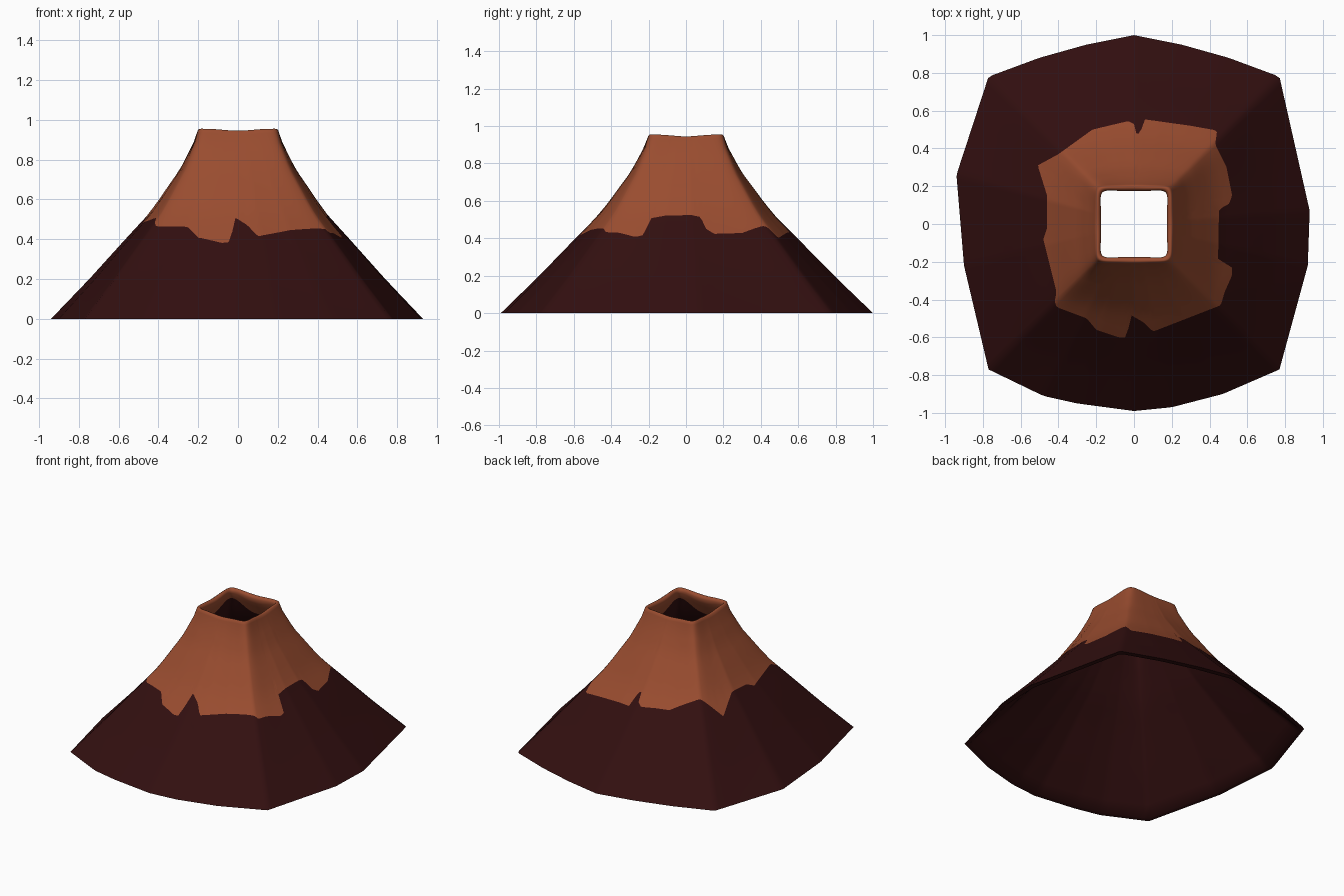
import bpy
import bmesh
import math
from mathutils import Vector

cube = bpy.data.objects.get("Cube")
if cube:
    bpy.data.objects.remove(cube, do_unlink=True)

COLUMNS = 240
WALL = 0.035
RIM = 0.2

# Outline of the foot of the mountain, clockwise
FOOT = [(0, 1), (.25, .95), (.5, .88), (.77, .78), (.93, .07), (.92, -.22),
        (.77, -.77), (.47, -.9), (.2, -.97), (0, -.99), (-.3, -.95),
        (-.48, -.91), (-.77, -.77), (-.9, -.22), (-.94, .26), (-.77, .78),
        (-.5, .88), (-.25, .95)]

# Ragged lower edge of the lava cap in plan, clockwise
LAVA_EDGE = [(.05, .555), (.3, .52), (.44, .495), (.43, .42), (.49, .3),
             (.52, .15), (.5, .1), (.45, .08), (.445, -.19), (.52, -.23),
             (.52, -.27), (.48, -.36), (.46, -.43), (.1, -.57), (.05, -.52),
             (-.02, -.48), (-.035, -.6), (-.08, -.6), (-.2, -.56),
             (-.25, -.5), (-.41, -.44), (-.42, -.41), (-.41, -.36),
             (-.48, -.08), (-.46, -.02), (-.46, .15), (-.51, .31),
             (-.4, .37), (-.22, .5), (-.03, .545), (0, .53), (.01, .48),
             (.035, .48)]

# Slope: height against spread (one at the foot, zero at the rim)
SLOPE = [(0, 1), (.2, .74), (.4, .495), (.52, .345), (.6, .265), (.66, .21),
         (.75, .125), (.8, .09), (.9, .022), (.96, 0)]


def make_material(name, color):
    mat = bpy.data.materials.new(name)
    mat.use_nodes = True
    mat.diffuse_color = color
    bsdf = mat.node_tree.nodes["Principled BSDF"]
    bsdf.inputs["Base Color"].default_value = color
    bsdf.inputs["Roughness"].default_value = 0.9
    return mat


def interpolate(points, x):
    """Piecewise linear lookup in points sorted by their first value."""
    x = min(max(x, points[0][0]), points[-1][0])
    for (xa, ya), (xb, yb) in zip(points, points[1:]):
        if x <= xb:
            return ya + (yb - ya) * (x - xa) / (xb - xa)


def reach(outline, direction):
    """Distance from the centre to a closed outline in one direction."""
    best = 0
    for i, corner in enumerate(outline):
        a = Vector(corner)
        edge = Vector(outline[(i + 1) % len(outline)]) - a
        denom = direction.cross(edge)
        if abs(denom) < 1e-9:
            continue
        distance = a.cross(edge) / denom
        along = a.cross(direction) / denom
        if distance > 0 and -1e-6 <= along <= 1 + 1e-6:
            best = max(best, distance)
    return best


def spread(start, end, steps):
    return [start + (end - start) * i / steps for i in range(steps)]


def wall_section(angle):
    """Closed wall section in one direction: (radius, height, material)."""
    d = Vector((math.cos(angle), math.sin(angle)))
    foot = reach(FOOT, d)
    rim = RIM / (abs(d.x) ** 10 + abs(d.y) ** 10) ** 0.1
    corner = abs(math.sin(2 * angle))
    top = 0.945 + 0.01 * corner ** 2

    def radius(z):
        return rim + (foot - rim) * interpolate(SLOPE, z)

    # Height at which the slope meets the lava edge
    share = (reach(LAVA_EDGE, d) - rim) / (foot - rim)
    edge = interpolate([(s, z) for z, s in reversed(SLOPE)], share)
    inner_edge = 0.79 + 0.09 * corner ** 3
    shoulder = top - 0.02

    section = [(radius(z), z, 0) for z in spread(0, edge, 10)]
    section += [(radius(z), z, 1) for z in spread(edge, shoulder, 10)]
    # Rounded lip of the crater
    lip = radius(shoulder)
    section += [(lip, shoulder, 1), (lip - .006, top - .004, 1),
                (lip - .014, top, 1), (lip - .026, top - .004, 1)]
    # Inside of the hollow shell
    section += [(radius(z) - WALL, z, 1)
                for z in spread(shoulder, inner_edge, 4)]
    section += [(radius(z) - WALL, z, 0)
                for z in spread(inner_edge, 0, 14)]
    section.append((foot - WALL, 0, 0))
    return [((d.x * r, d.y * r, z), m) for r, z, m in section]


# Mountain shell: sections joined around the centre
bm = bmesh.new()
sections = [wall_section(2 * math.pi * i / COLUMNS) for i in range(COLUMNS)]
materials = [m for _, m in sections[0]]
columns = [[bm.verts.new(co) for co, _ in section] for section in sections]
rows = len(materials)
for i, column in enumerate(columns):
    following = columns[(i + 1) % COLUMNS]
    for j in range(rows):
        k = (j + 1) % rows
        face = bm.faces.new((column[j], following[j], following[k], column[k]))
        face.material_index = materials[j]
bmesh.ops.recalc_face_normals(bm, faces=bm.faces)

mesh = bpy.data.meshes.new("volcano_shell")
bm.to_mesh(mesh)
bm.free()
mesh.materials.append(make_material("dark rock", (.032, .0048, .005, 1)))
mesh.materials.append(make_material("lava orange", (.32, .073, .029, 1)))

volcano = bpy.data.objects.new("volcano_shell", mesh)
bpy.context.collection.objects.link(volcano)
bpy.ops.object.select_all(action="DESELECT")
volcano.select_set(True)
bpy.context.view_layer.objects.active = volcano
bpy.ops.object.shade_smooth_by_angle(angle=math.radians(60))
